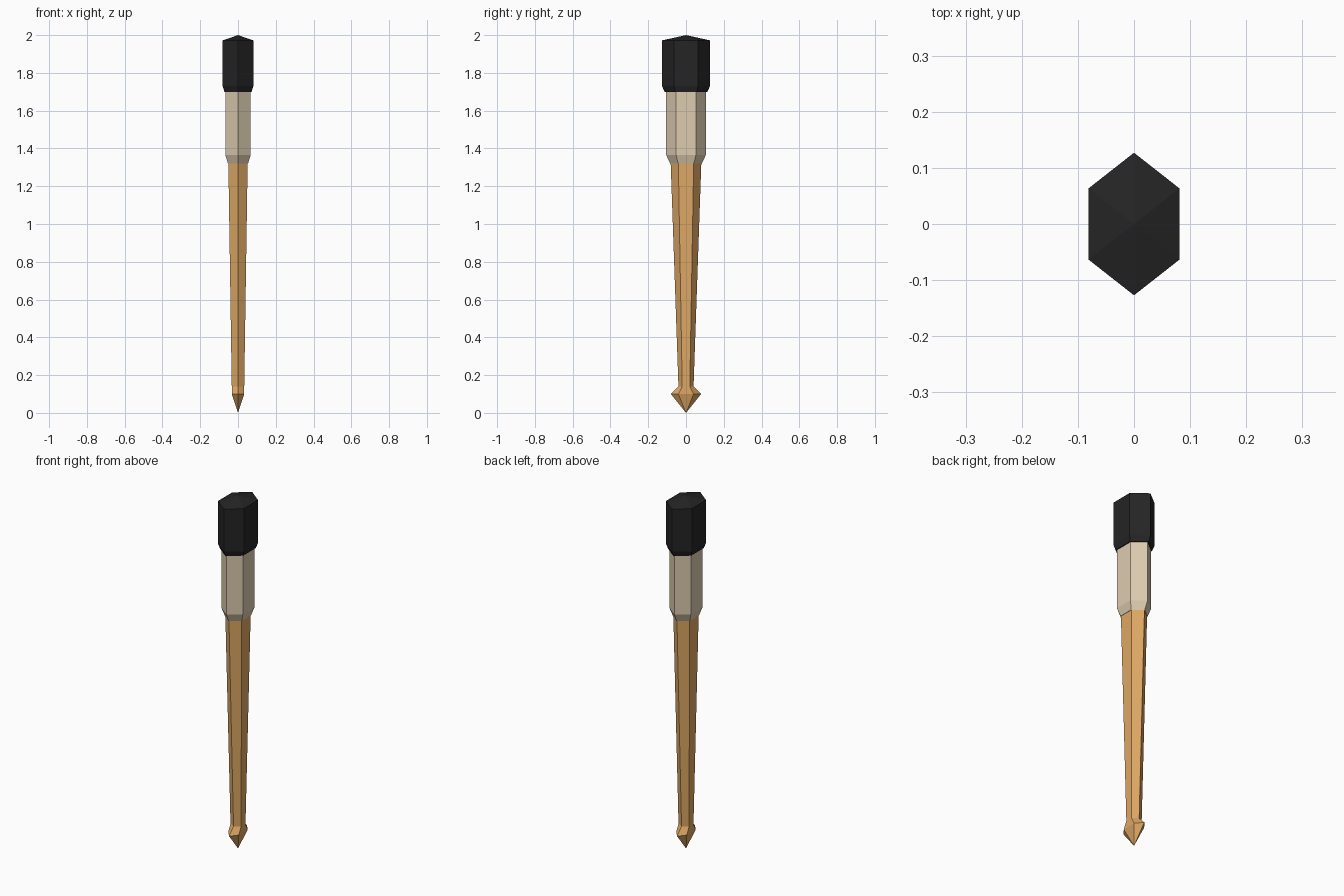
import bpy, bmesh

if "Cube" in bpy.data.objects:
    bpy.data.objects.remove(bpy.data.objects["Cube"])


def material(name, rgb):
    m = bpy.data.materials.new(name)
    m.diffuse_color = (*rgb, 1)
    m.use_nodes = True
    m.node_tree.nodes["Principled BSDF"].inputs["Base Color"].default_value = m.diffuse_color
    return m


def hex_loft(name, sections, mat):
    """Loft flattened hexagons (z, half_x, half_y); zero size makes a point."""
    bm = bmesh.new()
    rings = []
    for z, hx, hy in sections:
        if hx == 0:
            pts = [(0, 0)]
        else:
            pts = [(0, -hy), (hx, -hy / 2), (hx, hy / 2),
                   (0, hy), (-hx, hy / 2), (-hx, -hy / 2)]
        rings.append([bm.verts.new((x, y, z)) for x, y in pts])
    for low, high in zip(rings, rings[1:]):
        for i in range(6):
            j = (i + 1) % 6
            if len(low) == 1:
                bm.faces.new((low[0], high[j], high[i]))
            elif len(high) == 1:
                bm.faces.new((low[i], low[j], high[0]))
            else:
                bm.faces.new((low[i], low[j], high[j], high[i]))
    # Close flat ends
    for ring in (rings[0], rings[-1]):
        if len(ring) == 6:
            bm.faces.new(ring)
    bmesh.ops.recalc_face_normals(bm, faces=bm.faces)
    me = bpy.data.meshes.new(name)
    bm.to_mesh(me)
    bm.free()
    me.materials.append(mat)
    ob = bpy.data.objects.new(name, me)
    bpy.context.collection.objects.link(ob)
    return ob


wood = material("wood", (0.74, 0.39, 0.13))
pale = material("pale_collar", (0.72, 0.60, 0.43))
black = material("black_bristle", (0.018, 0.018, 0.018))

# Tapered handle with pointed, flared tip
hex_loft("handle", [(0, 0, 0), (0.10, 0.033, 0.08), (0.14, 0.033, 0.04),
                    (1.32, 0.051, 0.081)], wood)
# Collar between handle and head
hex_loft("collar", [(1.32, 0.053, 0.083), (1.365, 0.067, 0.105),
                    (1.70, 0.067, 0.105)], pale)
# Dark head with a shallow peak
hex_loft("head", [(1.70, 0.072, 0.113), (1.73, 0.081, 0.127),
                  (1.972, 0.081, 0.127), (2.0, 0, 0)], black)
